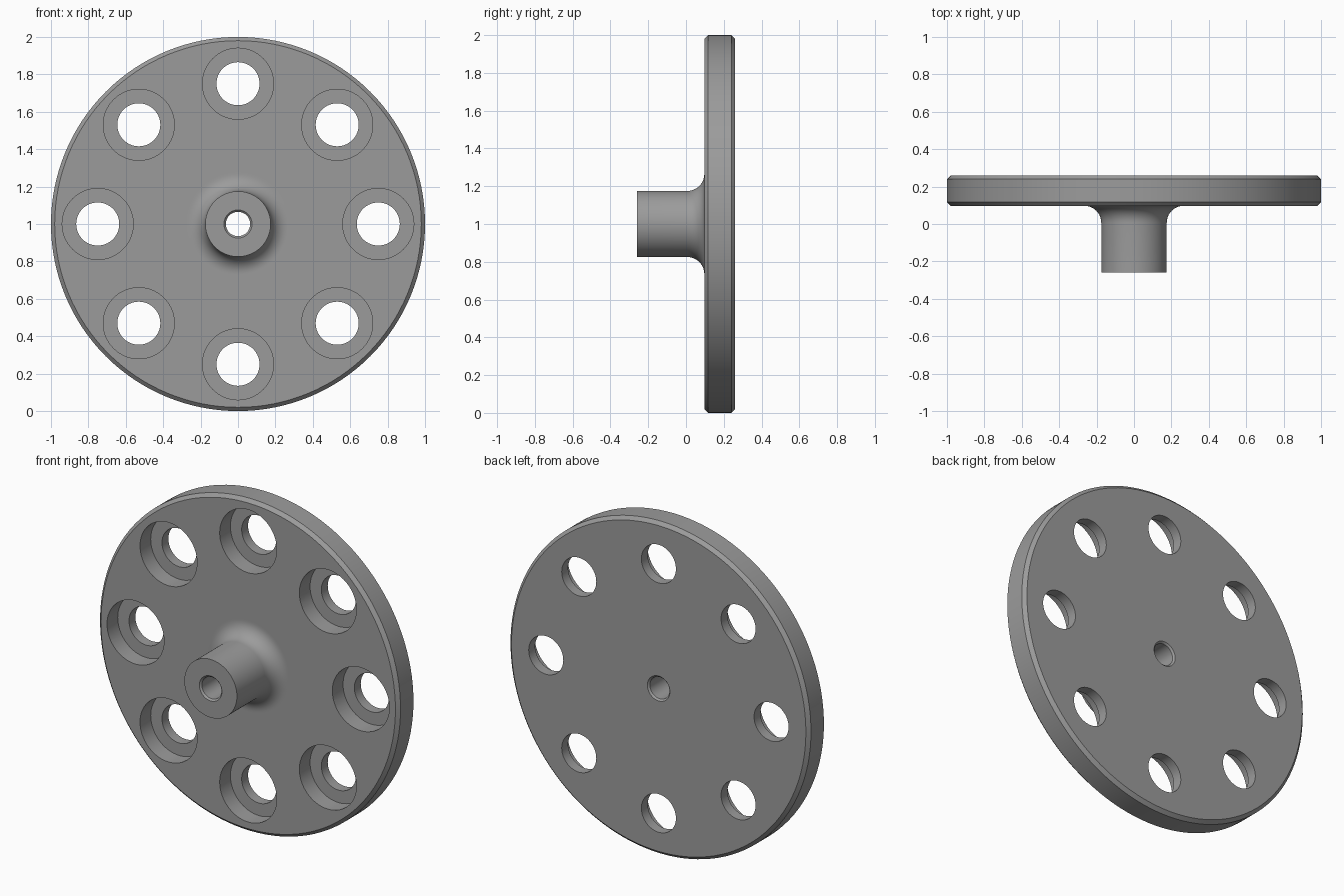
import bpy, bmesh, math
from mathutils import Matrix

if "Cube" in bpy.data.objects:
    bpy.data.objects.remove(bpy.data.objects["Cube"])

FRONT, BACK, FACE = -0.26, 0.26, 0.097   # hub tip, plate back, plate front
HUB_R, FILLET = 0.175, 0.09
BORE_R, HOLE_R, POCKET_R, RING_R = 0.065, 0.115, 0.19, 0.75

steel = bpy.data.materials.new("grey_metal")
steel.diffuse_color = (0.33, 0.33, 0.33, 1)
steel.use_nodes = True
steel.node_tree.nodes["Principled BSDF"].inputs["Base Color"].default_value = steel.diffuse_color


def lathe(name, profile, steps, closed):
    """Revolve (radius, y) points round the y axis."""
    bm = bmesh.new()
    rings = []
    for r, y in profile:
        angles = [2 * math.pi * i / steps for i in range(steps)]
        rings.append([bm.verts.new((r * math.cos(a), y, r * math.sin(a))) for a in angles])
    pairs = list(zip(rings, rings[1:]))
    if closed:
        pairs.append((rings[-1], rings[0]))
    else:
        bm.faces.new(rings[0])
        bm.faces.new(rings[-1])
    for a, b in pairs:
        for i in range(steps):
            j = (i + 1) % steps
            bm.faces.new((a[i], a[j], b[j], b[i]))
    bmesh.ops.recalc_face_normals(bm, faces=bm.faces)
    mesh = bpy.data.meshes.new(name)
    bm.to_mesh(mesh)
    bm.free()
    mesh.materials.append(steel)
    obj = bpy.data.objects.new(name, mesh)
    bpy.context.collection.objects.link(obj)
    return obj


# Plate, filleted hub and chamfered bore as one turned part
fillet = [(HUB_R + FILLET * (1 - math.cos(t)), FACE - FILLET + FILLET * math.sin(t))
          for t in (math.pi / 2 * i / 10 for i in range(11))]
profile = ([(BORE_R, FRONT + 0.01), (BORE_R + 0.01, FRONT), (HUB_R, FRONT)]
           + fillet
           + [(HUB_R + FILLET + 0.01, FACE), (0.98, FACE), (1.0, FACE + 0.02),
              (1.0, BACK - 0.02), (0.98, BACK), (BORE_R + 0.01, BACK), (BORE_R, BACK - 0.01)])
wheel = lathe("flanged_hub", profile, 128, True)

# Eight counterbored holes
floor = FACE + 0.102
step = [(POCKET_R, FACE - 0.05), (POCKET_R, floor), (HOLE_R, floor), (HOLE_R, BACK + 0.05)]
cutters = []
for k in range(8):
    a = k * math.pi / 4
    cutter = lathe("hole_cutter", step, 64, False)
    cutter.data.transform(Matrix.Translation((RING_R * math.cos(a), 0, 1 + RING_R * math.sin(a))))
    cutter.hide_render = True
    cutters.append(cutter)
wheel.data.transform(Matrix.Translation((0, 0, 1)))

bpy.context.view_layer.objects.active = wheel
wheel.select_set(True)
for cutter in cutters:
    mod = wheel.modifiers.new("hole", "BOOLEAN")
    mod.operation = "DIFFERENCE"
    mod.solver = "EXACT"
    mod.object = cutter
    bpy.ops.object.modifier_apply(modifier=mod.name)
    bpy.data.objects.remove(cutter)

bpy.ops.object.shade_smooth_by_angle(angle=math.radians(30))
